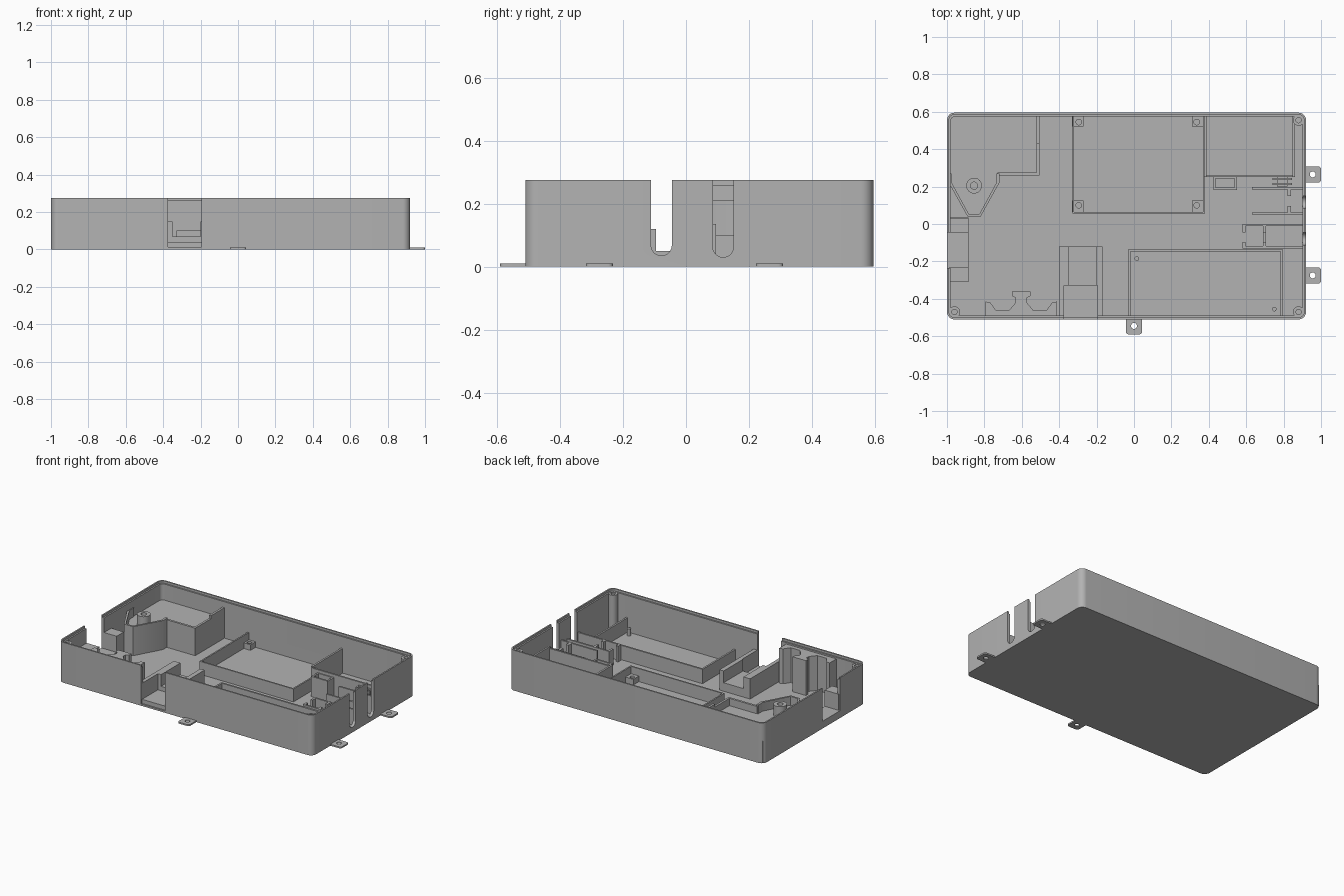
import bpy, bmesh, math

if "Cube" in bpy.data.objects:
    bpy.data.objects.remove(bpy.data.objects["Cube"])

grey = bpy.data.materials.new("matt_grey")
grey.use_nodes = True
COLOUR = (0.45, 0.45, 0.45, 1)
grey.diffuse_color = COLOUR
grey.node_tree.nodes["Principled BSDF"].inputs["Base Color"].default_value = COLOUR

FLOOR, TOP = 0.012, 0.275
X0, X1, Y0, Y1 = -1.0, 0.92, -0.51, 0.595


def prism(name, pts, z0, z1):
    """Extrude a plan outline from z0 to z1."""
    bm = bmesh.new()
    face = bm.faces.new([bm.verts.new((x, y, z0)) for x, y in pts])
    ext = bmesh.ops.extrude_face_region(bm, geom=[face])
    for v in ext["geom"]:
        if isinstance(v, bmesh.types.BMVert):
            v.co.z = z1
    bmesh.ops.recalc_face_normals(bm, faces=bm.faces)
    mesh = bpy.data.meshes.new(name)
    bm.to_mesh(mesh)
    bm.free()
    ob = bpy.data.objects.new(name, mesh)
    mesh.materials.append(grey)
    bpy.context.collection.objects.link(ob)
    return ob


def rect(x0, x1, y0, y1, r=0.0, n=8):
    """Rectangle outline with optional round corners."""
    if r == 0:
        return [(x0, y0), (x1, y0), (x1, y1), (x0, y1)]
    pts = []
    for k, (cx, cy) in enumerate([(x1 - r, y1 - r), (x0 + r, y1 - r), (x0 + r, y0 + r), (x1 - r, y0 + r)]):
        for i in range(n + 1):
            a = math.pi / 2 * (k + i / n)
            pts.append((cx + r * math.cos(a), cy + r * math.sin(a)))
    return pts


def box(name, x0, x1, y0, y1, z0, z1, r=0.0):
    return prism(name, rect(x0, x1, y0, y1, r), z0, z1)


def disc(name, x, y, r, z0, z1, n=24):
    return prism(name, [(x + r * math.cos(i * math.tau / n), y + r * math.sin(i * math.tau / n))
                        for i in range(n)], z0, z1)


def cut(ob, *cutters):
    for c in cutters:
        mod = ob.modifiers.new("cut", "BOOLEAN")
        mod.operation, mod.solver, mod.object = "DIFFERENCE", "EXACT", c
        bpy.context.view_layer.objects.active = ob
        bpy.ops.object.modifier_apply(modifier=mod.name)
        bpy.data.objects.remove(c)
    return ob


def post(name, x, y, r, hole, z0, z1):
    return cut(disc(name, x, y, r, z0, z1), disc("bore", x, y, hole, z0 + 0.02, z1 + 0.1))


def frame(name, x0, x1, y0, y1, t, z1, z0=0.005):
    return cut(box(name, x0, x1, y0, y1, z0, z1),
               box("inside", x0 + t, x1 - t, y0 + t, y1 - t, z0 - 0.1, z1 + 0.1))


def slot(y, r, z):
    """Round-bottomed cable slot cutter through the right-hand wall."""
    ob = prism("slot", [(-0.5, -r), (-0.5, r)] + [(z + r - r * math.sin(a), r * math.cos(a))
               for a in [math.pi * i / 12 for i in range(13)]], 0, 0.1)
    ob.data.clear_geometry()
    pts = [(y - r, 0.4)] + [(y - r * math.cos(math.pi * i / 12), z + r - r * math.sin(math.pi * i / 12))
                            for i in range(13)] + [(y + r, 0.4)]
    bm = bmesh.new()
    loops = [[bm.verts.new((x, py, pz)) for py, pz in pts] for x in (0.87, 0.96)]
    for loop in loops:
        bm.faces.new(loop)
    for i in range(len(pts)):
        j = (i + 1) % len(pts)
        bm.faces.new((loops[0][i], loops[0][j], loops[1][j], loops[1][i]))
    bmesh.ops.recalc_face_normals(bm, faces=bm.faces)
    bm.to_mesh(ob.data)
    bm.free()
    return ob


# Outer tray with stepped rim and wall openings
cut(box("tray_shell", X0, X1, Y0, Y1, 0, TOP, 0.04),
    box("cavity", X0 + 0.02, X1 - 0.02, Y0 + 0.02, Y1 - 0.02, FLOOR, 0.4, 0.025),
    box("rim_step", X0 + 0.01, X1 - 0.01, Y0 + 0.01, Y1 - 0.01, 0.26, 0.4, 0.032),
    box("front_notch", -0.375, -0.195, -0.6, -0.47, FLOOR, 0.4),
    box("left_notch", -1.1, -0.95, -0.235, -0.045, 0.05, 0.4),
    slot(-0.078, 0.033, 0.035), slot(0.118, 0.033, 0.03))

# Mounting tabs
for name, x, y, dx, dy in [("side_tab_back", 0.96, 0.265, 1, 0), ("side_tab_front", 0.96, -0.275, 1, 0),
                           ("front_tab", 0, -0.55, 0, 1)]:
    cut(box(name, x - 0.04 - 0.003 * dy, x + 0.04 + 0.003 * dy, y - 0.04 - 0.003 * dx,
            y + 0.04 + 0.003 * dx, 0, 0.01, 0.015),
        disc("hole", x - 0.005 * dx, y + 0.005 * dy, 0.016, -0.1, 0.1))
    box(name + "_root", x - 0.043 * (1 if dy else 0) - 0.045 * dx, x + 0.043 * dy - 0.02 * dx,
        y - 0.043 * dx + 0.02 * dy, y + 0.043 * dx + 0.045 * dy, 0, 0.01)

# Corner screw posts
for x, y in [(-0.96, -0.47), (0.88, -0.47), (0.88, 0.555)]:
    post("corner_post", x, y, 0.03, 0.014, 0.005, 0.258)

# Circuit board pocket with corner standoffs
frame("board_frame", -0.33, 0.38, 0.055, 0.585, 0.01, 0.1)
for x in (-0.295, 0.335):
    for y in (0.1, 0.545):
        s, t = (-1 if x < 0 else 1), (-1 if y < 0.3 else 1)
        xs, ys = sorted((x - 0.025 * s, x + 0.037 * s)), sorted((y - 0.025 * t, y + 0.037 * t))
        cut(box("board_standoff", *xs, *ys, 0.005, 0.05), disc("bore", x, y, 0.015, 0.02, 0.2))

# Battery box with locating pins
frame("battery_frame", -0.03, 0.795, -0.505, -0.135, 0.012, 0.11)
for x, y in [(0.015, -0.185), (0.75, -0.455)]:
    disc("battery_pin", x, y, 0.012, 0.005, 0.06)

# Raised rear-left deck with rim and tapered screw bracket
box("deck", -0.99, -0.51, 0.265, 0.585, 0.005, 0.15)
box("deck_front_rim", -0.73, -0.505, 0.26, 0.275, 0.005, 0.2)
box("deck_side_rim", -0.52, -0.505, 0.26, 0.585, 0.005, 0.2)
box("deck_side_rim_step", -0.52, -0.505, 0.43, 0.585, 0.19, 0.22)
bracket = [(-0.99, 0.27), (-0.99, 0.22), (-0.89, 0.04), (-0.82, 0.04), (-0.72, 0.22), (-0.72, 0.27)]
inner = [(-0.975, 0.4), (-0.975, 0.222), (-0.883, 0.053), (-0.827, 0.053), (-0.735, 0.222), (-0.735, 0.4)]
cut(prism("deck_bracket", bracket, 0.005, 0.21), prism("recess", inner, 0.15, 0.4))
post("bracket_post", -0.855, 0.205, 0.042, 0.019, 0.1, 0.225)

# Rear-right compartment
box("bay_side_wall", 0.375, 0.388, 0.25, 0.585, 0.005, 0.18)
box("bay_front_wall", 0.375, 0.86, 0.25, 0.262, 0.005, 0.17)
box("bay_end_wall", 0.848, 0.86, 0.25, 0.585, 0.005, 0.18)
frame("bay_clip", 0.425, 0.55, 0.182, 0.255, 0.012, 0.15)
for y in (0.208, 0.235):
    box("bay_rib", 0.74, 0.845, y, y + 0.012, 0.005, 0.15)
box("bay_rib_web", 0.765, 0.82, 0.2, 0.255, 0.005, 0.12)

# Cable guides behind the right-hand slots
for y in (0.05, 0.185):
    box("cable_guide_back", 0.63, 0.905, y, y + 0.012, 0.005, 0.135)
for y in (0.06, 0.15):
    box("cable_clamp_back", 0.82, 0.84, y, y + 0.035, 0.005, 0.135)
for y in (-0.13, -0.012):
    box("cable_guide_front", 0.58, 0.905, y, y + 0.012, 0.005, 0.12)
for x, y in [(0.58, -0.13), (0.69, -0.13), (0.58, -0.045), (0.69, -0.045)]:
    box("cable_clamp_front", x, x + 0.015, y, y + 0.035, 0.005, 0.12)
box("cable_saddle", 0.69, 0.705, -0.13, 0, 0.005, 0.05)

# Front socket cradle
cut(box("socket_cradle", -0.4, -0.168, -0.5, -0.12, 0.005, 0.15),
    box("entry", -0.375, -0.195, -0.6, -0.33, 0.04, 0.3),
    box("channel", -0.35, -0.2, -0.4, 0, 0.07, 0.3))
for x in (-0.4, -0.195):
    box("socket_cheek", x, x + 0.026, -0.505, -0.33, 0.005, 0.15)

# Left socket holder
box("left_holder_base", -0.99, -0.885, -0.305, 0.035, 0.005, 0.05)
for y in (-0.31, -0.045):
    box("left_holder_pillar", -0.99, -0.885, y, y + 0.078, 0.005, 0.16)
for x in (-0.975, -0.905):
    box("left_holder_lip", x, x + 0.015, -0.24, -0.04, 0.005, 0.05)

# Front hook block, mirrored about its centre line
half = [(0.19, -0.415), (0.165, -0.42), (0.135, -0.462), (0.065, -0.462), (0.03, -0.42),
        (0.03, -0.395), (0.05, -0.385), (0.05, -0.36)]
c = -0.603
prism("hook_block", [(c - 0.19, -0.5)] + [(c - x, y) for x, y in half]
      + [(c + x, y) for x, y in reversed(half)] + [(c + 0.19, -0.5)], 0.005, 0.25)

# Smooth round walls, keep edges sharp
for ob in bpy.context.scene.objects:
    if ob.type == "MESH":
        bpy.ops.object.select_all(action="DESELECT")
        ob.select_set(True)
        bpy.context.view_layer.objects.active = ob
        bpy.ops.object.shade_smooth_by_angle(angle=math.radians(30))
